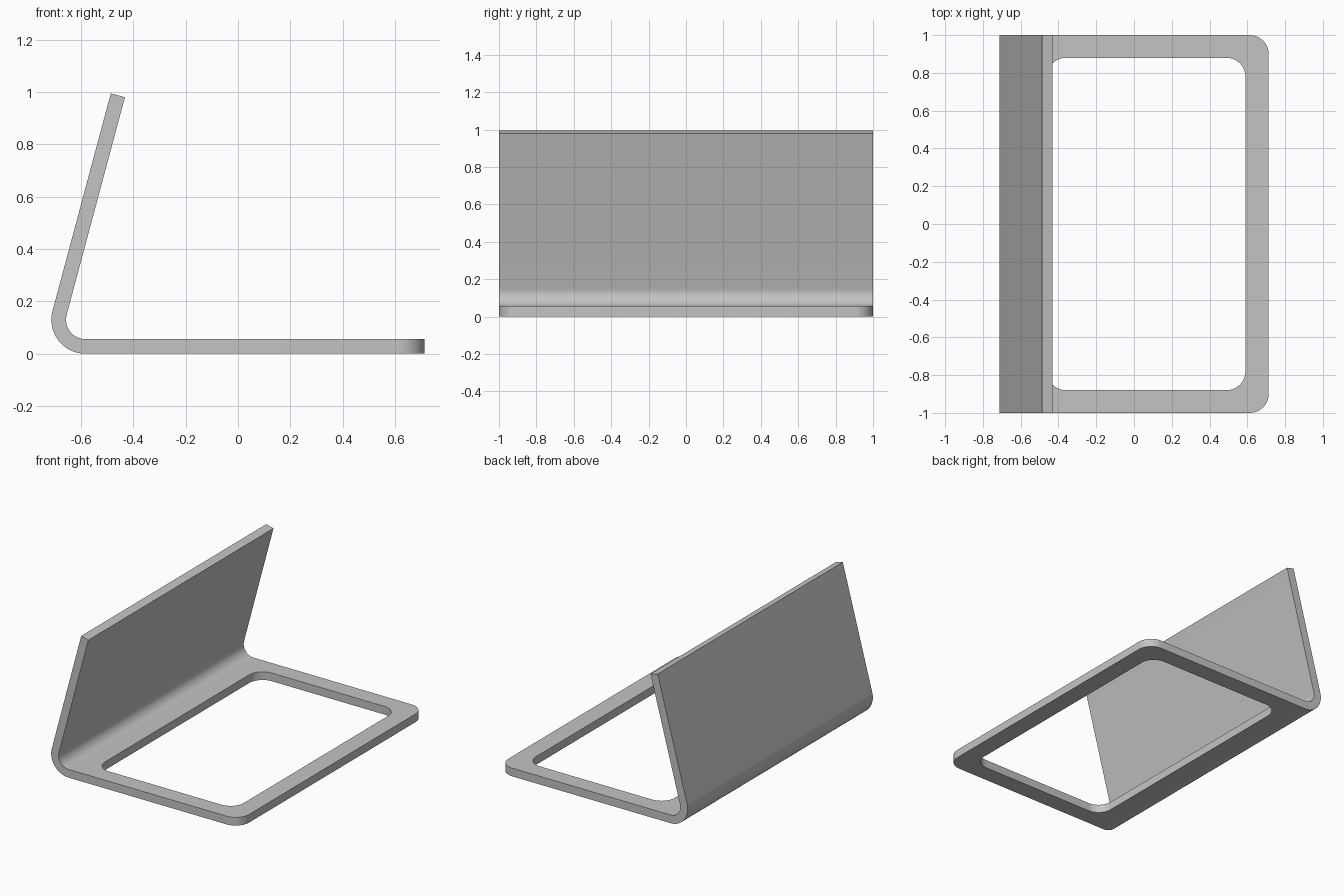
import bpy, bmesh
from math import radians, sin, cos
from mathutils import Vector

if "Cube" in bpy.data.objects:
    bpy.data.objects.remove(bpy.data.objects["Cube"], do_unlink=True)

END, THICK, ROUND = 0.713, 0.056, 0.1        # half length, sheet thickness, corner radius
BEND, LEAN, WALL = 0.13, radians(15), 0.86   # outer bend radius, wall tilt, wall length
CX = BEND - END                              # bend centre x

grey = bpy.data.materials.new("grey")
grey.use_nodes = True
colour = (0.55, 0.55, 0.55, 1)
grey.diffuse_color = colour
grey.node_tree.nodes["Principled BSDF"].inputs["Base Color"].default_value = colour


def side_line(radius, steps=24):
    """One surface of the bent sheet: base end, bend, top of the wall."""
    pts = [(END, BEND - radius)]
    for i in range(steps + 1):
        a = radians(270) - (radians(90) + LEAN) * i / steps
        pts.append((CX + radius * cos(a), BEND + radius * sin(a)))
    x, z = pts[-1]
    pts.append((x + WALL * sin(LEAN), z + WALL * cos(LEAN)))
    return pts


def prism(name, points, direction, rounded):
    """Extrude an outline and round the edges chosen by the rule."""
    bm = bmesh.new()
    face = bm.faces.new([bm.verts.new(p) for p in points])
    out = bmesh.ops.extrude_face_region(bm, geom=[face], use_keep_orig=True)
    bmesh.ops.translate(bm, vec=direction,
                        verts=[v for v in out["geom"] if isinstance(v, bmesh.types.BMVert)])
    bmesh.ops.recalc_face_normals(bm, faces=bm.faces)
    edges = [e for e in bm.edges if rounded(*[v.co for v in e.verts])]
    bmesh.ops.bevel(bm, geom=edges, offset=ROUND, segments=10, profile=0.5, affect="EDGES")
    mesh = bpy.data.meshes.new(name)
    bm.to_mesh(mesh)
    bm.free()
    mesh.materials.append(grey)
    obj = bpy.data.objects.new(name, mesh)
    bpy.context.collection.objects.link(obj)
    return obj


def upright(a, b):
    return abs(a.z - b.z) > 0.01 and (a - b).xy.length < 0.001


# Bent sheet: base and leaning wall, with the free base corners rounded
outline = side_line(BEND) + side_line(BEND - THICK)[::-1]
stand = prism("bent_stand", [(x, -1, z) for x, z in outline], Vector((0, 2, 0)),
              lambda a, b: upright(a, b) and a.x > END - 0.01)

# Rounded window cut through the base
left, right, half = -0.46, 0.59, 0.88
corners = [(left, -half), (right, -half), (right, half), (left, half)]
cutter = prism("window_cutter", [(x, y, -0.1) for x, y in corners], Vector((0, 0, 0.2)), upright)
cutter.hide_render = True
cut = stand.modifiers.new("window", "BOOLEAN")
cut.object, cut.operation, cut.solver = cutter, "DIFFERENCE", "EXACT"

bpy.ops.object.select_all(action="DESELECT")
stand.select_set(True)
bpy.context.view_layer.objects.active = stand
bpy.ops.object.modifier_apply(modifier="window")
bpy.data.objects.remove(cutter, do_unlink=True)
bpy.ops.object.shade_smooth_by_angle(angle=radians(30))
